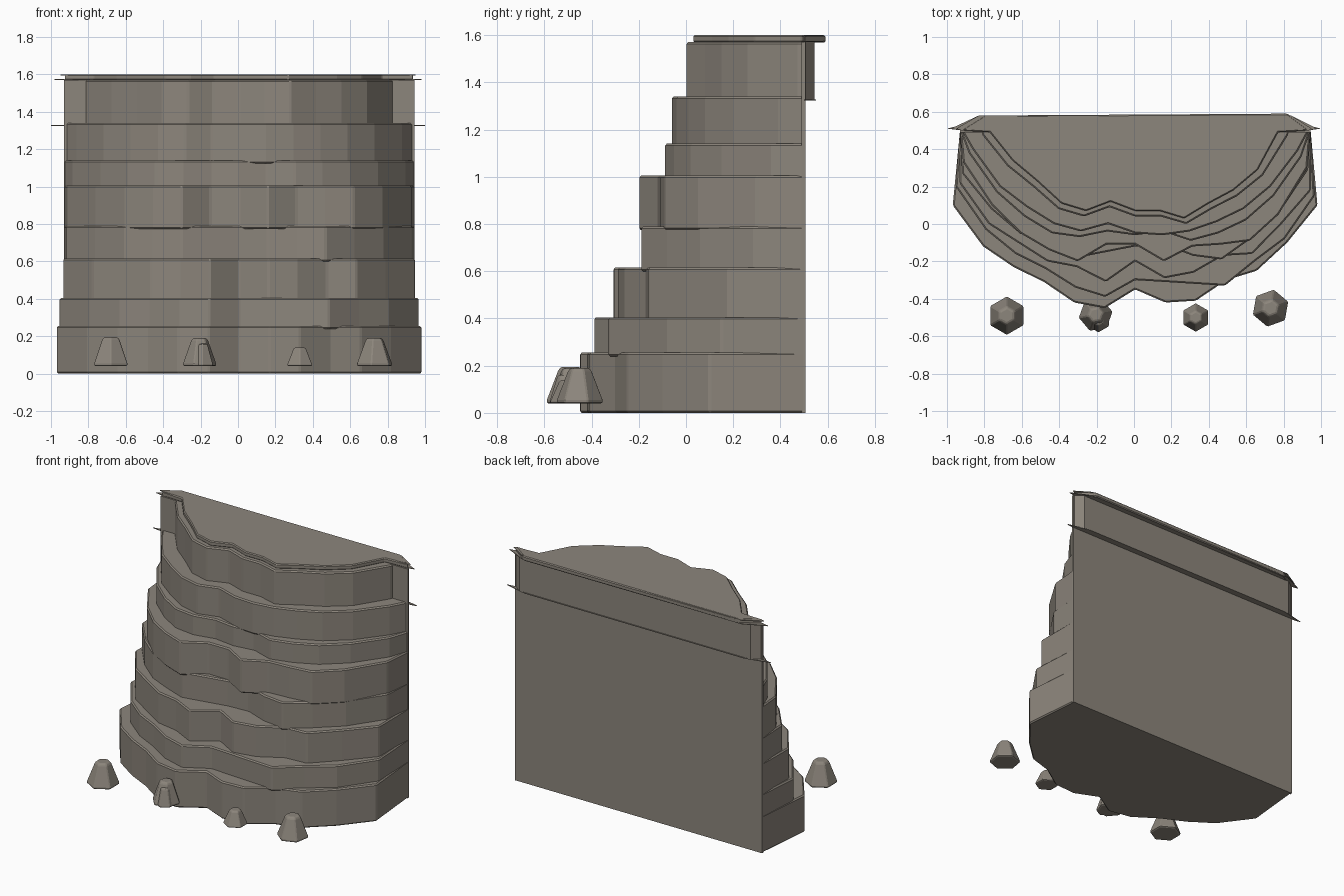
import bpy, bmesh, math
from mathutils import Vector

cube = bpy.data.objects.get("Cube")
if cube:
    bpy.data.objects.remove(cube, do_unlink=True)

# Single stone colour
stone = bpy.data.materials.new("warm grey stone")
stone.use_nodes = True
stone.diffuse_color = (0.265, 0.238, 0.202, 1)
shader = stone.node_tree.nodes["Principled BSDF"]
shader.inputs["Base Color"].default_value = stone.diffuse_color
shader.inputs["Roughness"].default_value = 0.9


def finish(name, bm, bevel=0.0):
    bmesh.ops.recalc_face_normals(bm, faces=bm.faces)
    mesh = bpy.data.meshes.new(name)
    bm.to_mesh(mesh)
    bm.free()
    mesh.materials.append(stone)
    obj = bpy.data.objects.new(name, mesh)
    bpy.context.scene.collection.objects.link(obj)
    if bevel:
        mod = obj.modifiers.new("worn edges", "BEVEL")
        mod.width = bevel
        mod.segments = 1
        mod.limit_method = "ANGLE"
        mod.angle_limit = math.radians(20)
    return obj


def prism(name, outline, bottom, top, bevel=0.0):
    bm = bmesh.new()
    face = bm.faces.new([bm.verts.new((x, y, bottom)) for x, y in outline])
    side = bmesh.ops.extrude_face_region(bm, geom=[face])["geom"]
    moved = [v for v in side if isinstance(v, bmesh.types.BMVert)]
    bmesh.ops.translate(bm, verts=moved, vec=Vector((0, 0, top - bottom)))
    return finish(name, bm, bevel)


# Terraces: top height, half width, then the depth of each facet corner
# from left to right, all in hundredths
terraces = [
    (25.5, 97.5, 10, -12, -23, -31, -42, -45, -35, -42, -41, -30, -25, -10, 10),
    (40.5, 96, 20, -3, -16, -24, -34, -39, -30, -31, -32, -33, -20, -8, 15),
    (61.5, 94, 22, 0, -10, -20, -23, -31, -20, -29, -26, -17, -16, 0, 18),
    (79, 92.5, 27, 8, -5, -12, -18, -15, -12, -11, -17, -19, -8, 6, 29),
    (100.5, 92, 33, 10, -5, -14, -20, -11, -11, -20, -12, -11, -9, 5, 30),
    (114, 89, 38, 17, 4, -5, -7, -4, -6, -4, -9, -5, 2, 15, 36),
    (134, 87, 40, 20, 9, 0, -4, 0, -5, -6, -4, 1, 8, 20, 39),
    (157, 82, 48, 31, 20, 8, 4, 9, 4, 4, 0, 8, 15, 26, 48),
]
bottom = 0.0
for i, (top, half, *depths) in enumerate(terraces):
    front = [(half / 100 * (k - 6) / 6 + 0.006, d / 100) for k, d in enumerate(depths)]
    reach = min(half / 100 + 0.06, 0.937) if i < 7 else half / 100
    outline = [(0.007 - reach, 0.503)] + front + [(0.007 + reach, 0.503)]
    prism("terrace_%d" % (i + 1), outline, bottom, top / 100, 0.008)
    bottom = top / 100 - 0.016

# Flat back face of the cliff
prism("back_wall", [(-0.93, 0.49), (0.944, 0.49), (0.944, 0.506), (-0.93, 0.506)], 0, 1.57)

# Thin cap following the upper terrace, set back from its edge
rim = [(x * 0.96, y + 0.03) for x, y in front[1:-1]]
cap = [(-0.93, 0.5), (-0.77, 0.49)] + rim + [(0.77, 0.49), (0.94, 0.5), (0.82, 0.59), (-0.8, 0.58)]
prism("cap", cap, 1.568, 1.6, 0.006)

# Raised band behind the top, with pointed ledges above and below
prism("back_band", [(-0.93, 0.5), (0.944, 0.5), (0.88, 0.545), (-0.87, 0.545)], 1.325, 1.572)


def ledge(name, z, tip, depth):
    prism(name, [(-tip, 0.51), (-0.92, 0.5), (0.93, 0.5), (tip, 0.51),
                 (0.84, depth), (-0.83, depth)], z, z + 0.005)


ledge("upper_ledge", 1.57, 0.98, 0.58)
ledge("top_ledge", 1.594, 0.95, 0.58)
ledge("lower_ledge", 1.323, 1.0, 0.55)

# Loose tapered boulders in front: position, radius, height, turn
boulders = [(-0.68, -0.49, 0.104, 0.155, 30), (-0.205, -0.485, 0.093, 0.15, 10),
            (-0.19, -0.515, 0.065, 0.12, 30), (0.33, -0.5, 0.077, 0.1, 30),
            (0.73, -0.45, 0.102, 0.15, 20)]
for i, (x, y, radius, height, turn) in enumerate(boulders):
    bm = bmesh.new()
    rings = []
    for scale, level in ((0.95, 0), (1, 0.06), (0.5, 0.93), (0.38, 1)):
        ring = []
        for k in range(6):
            a = math.radians(60 * k + turn)
            ring.append(bm.verts.new((x + radius * scale * math.cos(a),
                                      y + radius * scale * math.sin(a),
                                      0.04 + height * level)))
        rings.append(ring)
    for low, high in zip(rings, rings[1:]):
        for k in range(6):
            n = (k + 1) % 6
            bm.faces.new((low[k], low[n], high[n], high[k]))
    bm.faces.new(rings[0])
    bm.faces.new(rings[-1])
    finish("boulder_%d" % (i + 1), bm, 0.006)
